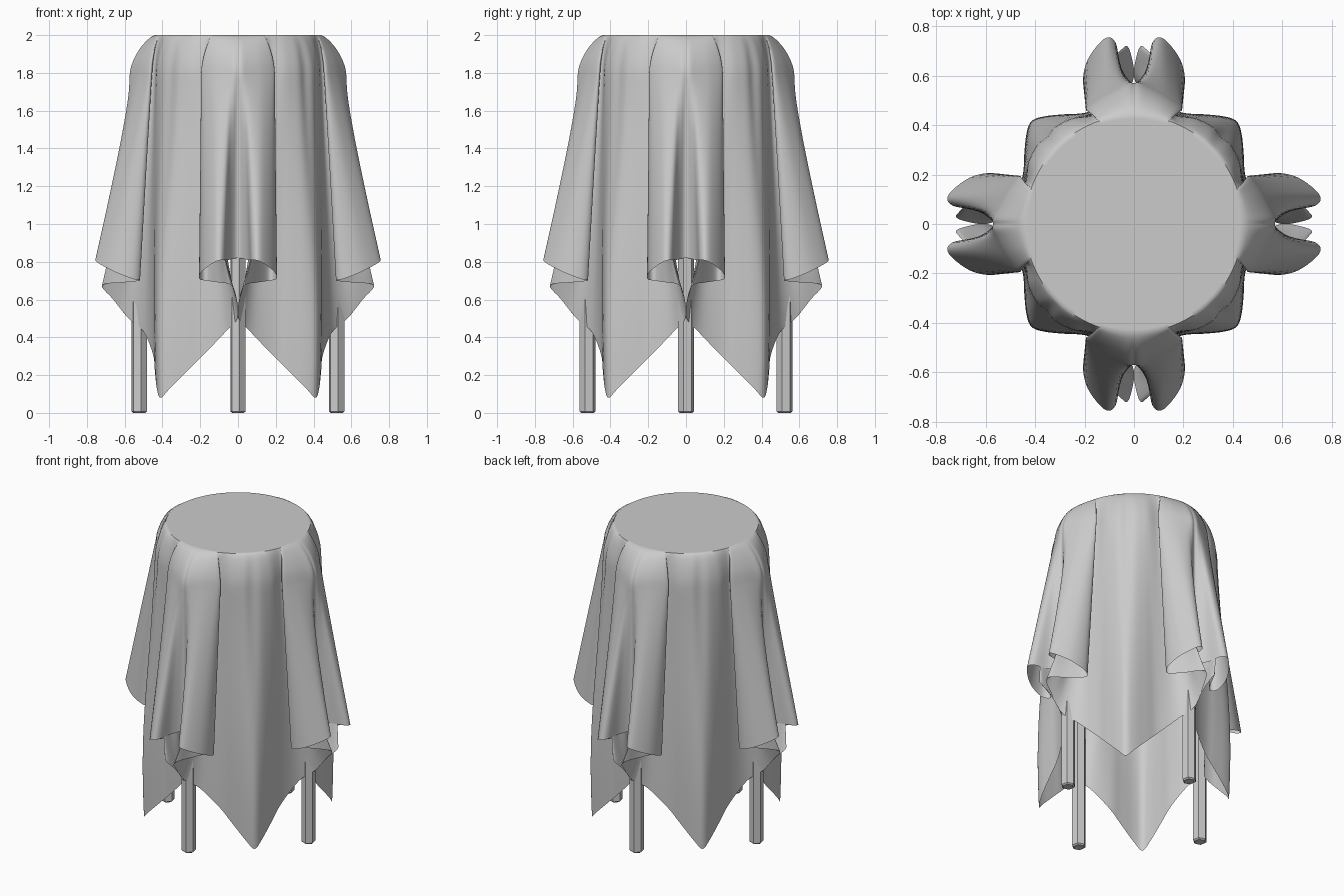
import bpy, bmesh, math
from mathutils import Vector, Matrix

if "Cube" in bpy.data.objects:
    bpy.data.objects.remove(bpy.data.objects["Cube"])

# One eighth of the hem, from the cloth corner (45 deg) to mid-side (0 deg)
HEM = [(.41, .41, .08), (.43, .36, .13), (.44, .27, .22), (.45, .18, .31),
       (.50, .065, .43), (.58, .004, .50), (.66, .006, .60), (.72, .035, .675),
       (.61, .10, .69), (.52, .165, .70), (.56, .205, .71), (.66, .19, .75),
       (.75, .12, .80), (.735, .075, .81), (.63, .052, .81), (.568, 0, .82)]
# The same threads of cloth at shoulder height, just under the table edge
SHOULDER = [(.352, .352), (.39, .322), (.415, .28), (.43, .24), (.435, .19),
            (.44, .165), (.452, .155), (.46, .155), (.455, .17), (.455, .185),
            (.465, .195), (.485, .178), (.522, .125), (.555, .06), (.572, .022),
            (.570, 0)]
RIM, TOP, SHOULDER_Z = .44, 2.0, 1.8
ROUND_ROWS, HANG_ROWS, SUB = 8, 28, 5
CURL = {5: 1.4, 6: 2.6, 7: 2.6}     # inner folds close up towards the hem


def thread(i):
    """Points of one cloth thread from the table top to the hem."""
    sx, sy = SHOULDER[i]
    hem = Vector(HEM[i])
    sh = Vector((sx, sy, SHOULDER_Z))
    narrowest = min(math.atan2(y, x) for x, y in SHOULDER[:i + 1])
    a = .3 * math.radians(45) * (1 - i / 15) + .7 * narrowest
    rim = Vector((RIM * math.cos(a), RIM * math.sin(a), TOP))
    pts = [Vector((rim.x * .97, rim.y * .97, TOP))]
    for k in range(ROUND_ROWS):
        u = k / ROUND_ROWS
        p = rim.lerp(sh, 1 - (1 - u) ** 1.45)
        p.z = TOP - (TOP - SHOULDER_Z) * u ** 1.35
        pts.append(p)
    belly = .055 * max(0, 1 - i / 4)
    for k in range(HANG_ROWS + 1):
        t = k / HANG_ROWS
        p = sh.lerp(hem, t)
        p.y = sy + (hem.y - sy) * t ** CURL.get(i, 1)
        f = 1 + belly * math.sin(math.pi * t ** 1.5)
        pts.append(Vector((p.x * f, p.y * f, p.z)))
    return pts


def catmull(a, b, c, d, t):
    return .5 * (2 * b + (c - a) * t + (2 * a - 5 * b + 4 * c - d) * t * t
                 + (3 * b - a - 3 * c + d) * t ** 3)


def finish(bm, name, angle=None):
    bmesh.ops.recalc_face_normals(bm, faces=bm.faces)
    me = bpy.data.meshes.new(name)
    bm.to_mesh(me)
    bm.free()
    ob = bpy.data.objects.new(name, me)
    bpy.context.collection.objects.link(ob)
    if angle:
        bpy.ops.object.select_all(action='DESELECT')
        bpy.context.view_layer.objects.active = ob
        ob.select_set(True)
        bpy.ops.object.shade_smooth_by_angle(angle=math.radians(angle))
    return ob


# Tablecloth: mirror the eighth, turn it four times, smooth around the loop
eighth = [thread(i) for i in range(15, -1, -1)]
mirrored = [[Vector((p.y, p.x, p.z)) for p in col] for col in eighth[-2:0:-1]]
loop = []
for q in range(4):
    turn = Matrix.Rotation(q * math.pi / 2, 3, 'Z')
    loop += [[turn @ p for p in col] for col in eighth + mirrored]
n = len(loop)
bm = bmesh.new()
cols = []
for i in range(n):
    four = [loop[(i + o) % n] for o in (-1, 0, 1, 2)]
    for s in range(SUB):
        cols.append([bm.verts.new(catmull(*ps, s / SUB)) for ps in zip(*four)])
centre = bm.verts.new((0, 0, TOP))
for a, b in zip(cols, cols[1:] + cols[:1]):
    bm.faces.new((centre, a[0], b[0]))
    for k in range(len(a) - 1):
        bm.faces.new((a[k], a[k + 1], b[k + 1], b[k]))
finish(bm, "tablecloth", 50)

# Round table top hidden under the cloth
bm = bmesh.new()
bmesh.ops.create_cone(bm, cap_ends=True, segments=48, radius1=.42, radius2=.42,
                      depth=.04, matrix=Matrix.Translation((0, 0, 1.97)))
finish(bm, "table_top", 30)

# Four six-sided legs with a small bevel at the foot
for q, name in enumerate(("right", "back", "left", "front")):
    a = q * math.pi / 2
    bm = bmesh.new()
    place = Matrix.Translation((.522 * math.cos(a), .522 * math.sin(a), .905))
    bmesh.ops.create_cone(bm, cap_ends=True, segments=6, radius1=.043,
                          radius2=.043, depth=1.81,
                          matrix=place @ Matrix.Rotation(.2, 4, 'Z'))
    foot = [e for e in bm.edges if all(v.co.z < .01 for v in e.verts)]
    bmesh.ops.bevel(bm, geom=foot, offset=.008, segments=1, affect='EDGES')
    finish(bm, name + "_leg")
